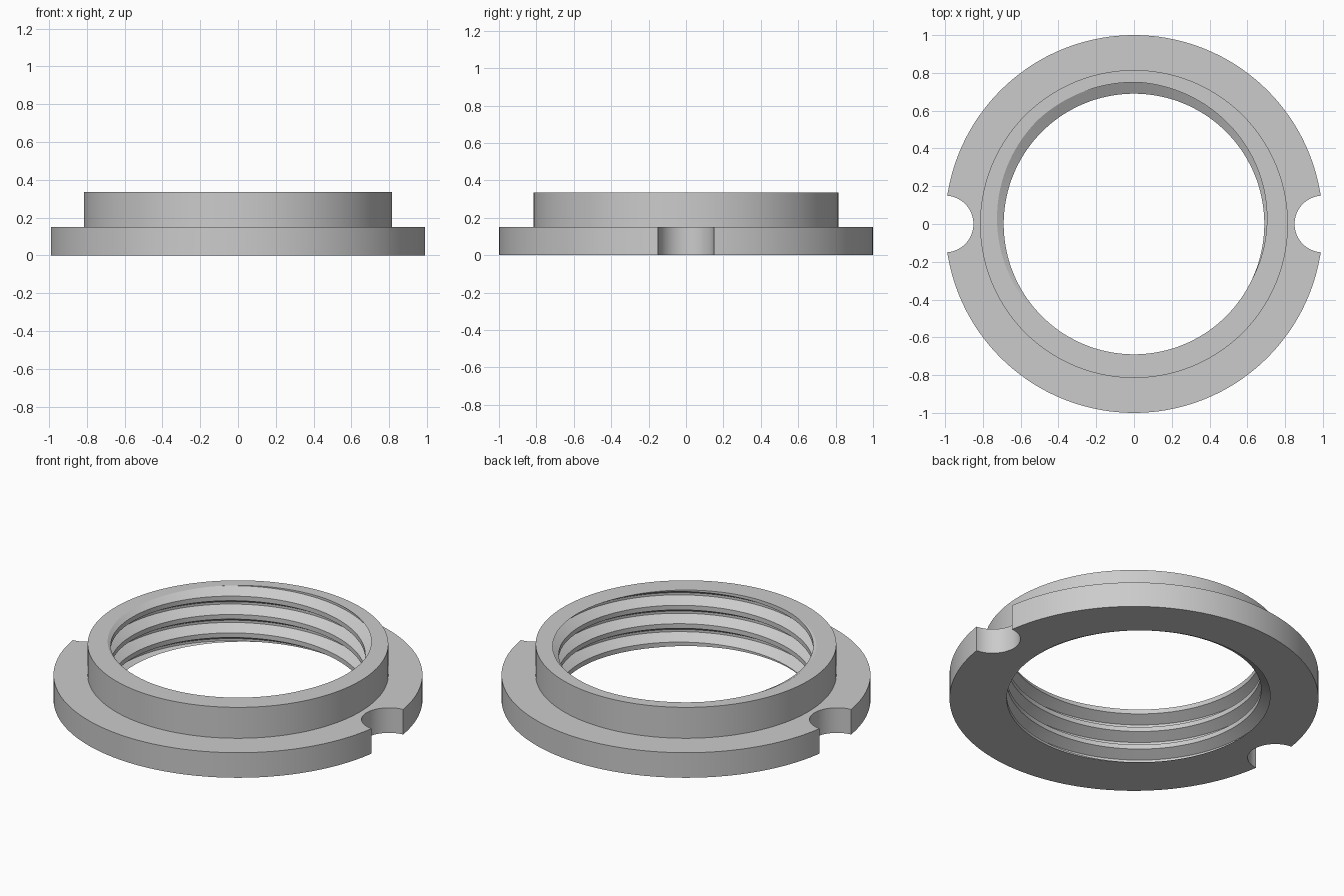
import bpy, bmesh, math
from mathutils import Vector

cube = bpy.data.objects.get("Cube")
if cube:
    bpy.data.objects.remove(cube, do_unlink=True)

SEGS = 144
FLANGE_R, FLANGE_H = 1.0, 0.15
COLLAR_R, TOP = 0.815, 0.335
MINOR, MAJOR, PITCH = 0.69, 0.75, 0.11
ROOT_ANGLE = 110  # direction where the thread root leaves the top face

grey = bpy.data.materials.new("plain grey")
grey.use_nodes = True
colour = (0.6, 0.6, 0.6, 1)
grey.diffuse_color = colour
grey.node_tree.nodes["Principled BSDF"].inputs["Base Color"].default_value = colour


def add_object(name, bm):
    bmesh.ops.recalc_face_normals(bm, faces=bm.faces)
    mesh = bpy.data.meshes.new(name)
    bm.to_mesh(mesh)
    bm.free()
    mesh.materials.append(grey)
    obj = bpy.data.objects.new(name, mesh)
    bpy.context.collection.objects.link(obj)
    return obj


def lathe(name, profile):
    """Stack rings of (radius, height) and cap both ends."""
    bm = bmesh.new()
    rings = []
    for r, z in profile:
        angles = [math.tau * i / SEGS for i in range(SEGS)]
        rings.append([bm.verts.new((r * math.cos(a), r * math.sin(a), z)) for a in angles])
    for low, high in zip(rings, rings[1:]):
        for i in range(SEGS):
            j = (i + 1) % SEGS
            bm.faces.new((low[i], low[j], high[j], high[i]))
    bm.faces.new(rings[0])
    bm.faces.new(rings[-1])
    return add_object(name, bm)


def thread_plug():
    """Right-handed helical rod, trimmed flat just beyond the ring."""
    bm = bmesh.new()
    # fractions of a pitch: root, flank, crest, flank
    section = [(-1 / 16, MAJOR), (1 / 16, MAJOR), (3 / 8, MINOR), (5 / 8, MINOR)]
    steps = []
    for i in range(7 * SEGS):
        turn = i / SEGS
        a = math.tau * turn + math.radians(ROOT_ANGLE)
        z = TOP + (turn - 5) * PITCH
        steps.append([bm.verts.new((r * math.cos(a), r * math.sin(a), z + f * PITCH))
                      for f, r in section])
    for i in range(len(steps) - 1):
        here, ahead = steps[i], steps[i + 1]
        for k in range(3):
            bm.faces.new((here[k], ahead[k], ahead[k + 1], here[k + 1]))
        if i + SEGS + 1 < len(steps):
            up, up_ahead = steps[i + SEGS], steps[i + SEGS + 1]
            bm.faces.new((here[3], ahead[3], up_ahead[0], up[0]))
    for z, direction in ((-0.02, -1), (TOP + 0.02, 1)):
        geom = bm.verts[:] + bm.edges[:] + bm.faces[:]
        bmesh.ops.bisect_plane(bm, geom=geom, dist=1e-6, plane_co=Vector((0, 0, z)),
                               plane_no=Vector((0, 0, direction)), clear_outer=True)
        rim = [e for e in bm.edges if e.is_boundary
               and all(abs(v.co.z - z) < 1e-4 for v in e.verts)]
        bmesh.ops.edgeloop_fill(bm, edges=rim)
    return add_object("thread_cutter", bm)


def notch_cutter(side):
    bm = bmesh.new()
    bmesh.ops.create_cone(bm, cap_ends=True, segments=64, radius1=0.15, radius2=0.15, depth=0.5)
    bmesh.ops.translate(bm, verts=bm.verts, vec=(side, 0, 0.1))
    return add_object("notch_cutter", bm)


# Flange and collar in one turned body
ring = lathe("threaded_ring", [(FLANGE_R, 0), (FLANGE_R, FLANGE_H),
                               (COLLAR_R, FLANGE_H), (COLLAR_R, TOP)])

# Cut the threaded bore and the two side notches
bpy.context.view_layer.objects.active = ring
for cutter in (thread_plug(), notch_cutter(1), notch_cutter(-1)):
    mod = ring.modifiers.new("cut", "BOOLEAN")
    mod.operation = "DIFFERENCE"
    mod.solver = "EXACT"
    mod.object = cutter
    bpy.ops.object.modifier_apply(modifier=mod.name)
    bpy.data.objects.remove(cutter, do_unlink=True)

# Smooth round walls, keep edges crisp
bpy.ops.object.select_all(action="DESELECT")
ring.select_set(True)
bpy.ops.object.shade_smooth_by_angle(angle=math.radians(20))
